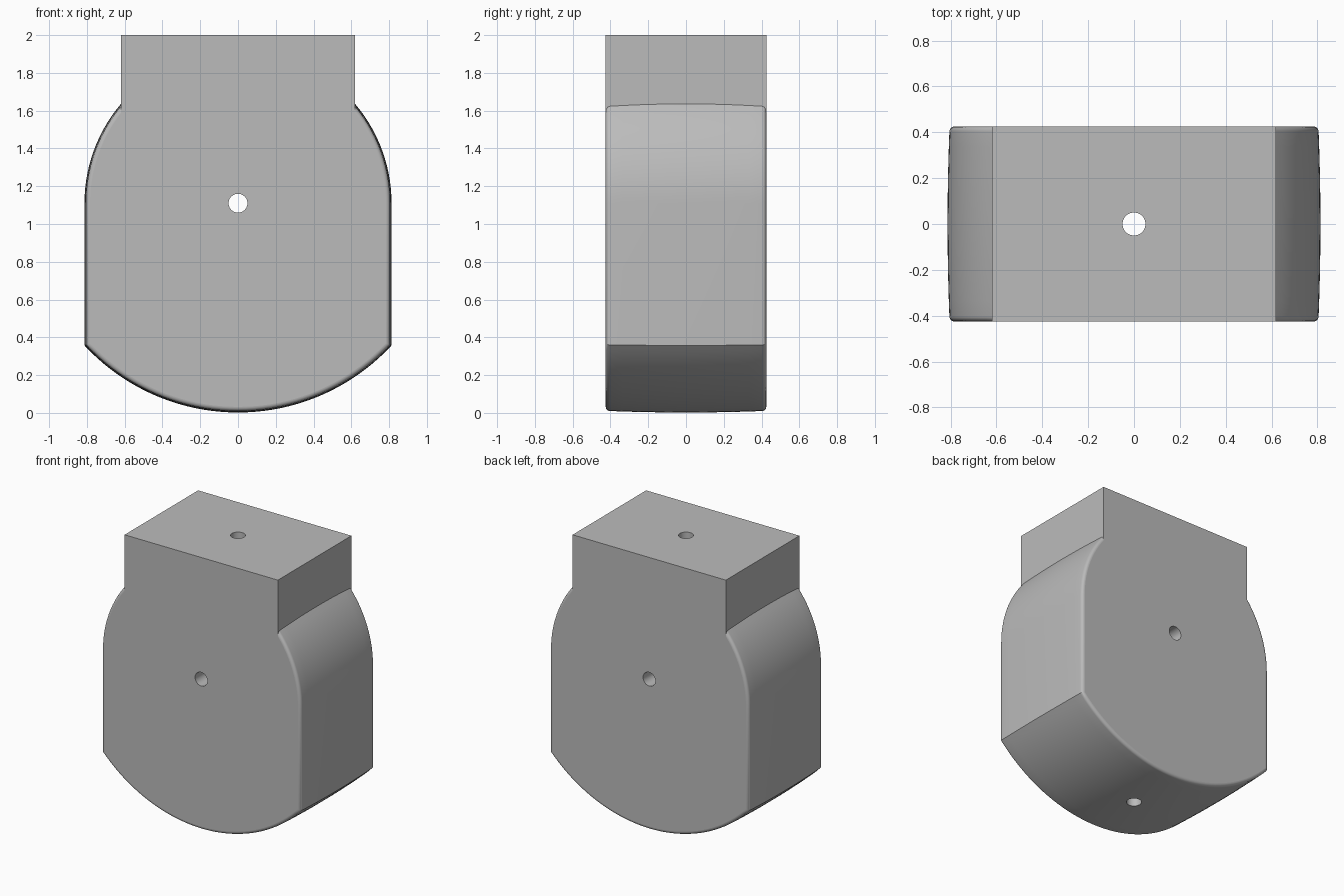
import bpy
import bmesh
from math import sqrt, sin, cos, pi, asin

cube = bpy.data.objects.get("Cube")
if cube:
    bpy.data.objects.remove(cube, do_unlink=True)

HALF_DEPTH, NECK, TOP = 0.425, 0.62, 2.0
CENTRE_Z, SIDE_R, BASE_R = 1.11, 0.813, 1.108
FILLET, CROWN, HOLE_R = 0.022, 0.008, 0.05

grey = bpy.data.materials.new("plain grey")
grey.use_nodes = True
grey.diffuse_color = (0.5, 0.5, 0.5, 1)
grey.node_tree.nodes["Principled BSDF"].inputs["Base Color"].default_value = (0.5, 0.5, 0.5, 1)


def outline(inset):
    """Closed x/z outline: curved base, upright sides, round shoulders, square neck."""
    side, base = SIDE_R - inset, BASE_R - inset
    sweep = asin(side / base)
    half = [(base * sin(sweep * i / 20), CENTRE_Z - base * cos(sweep * i / 20)) for i in range(21)]
    end = asin(sqrt(side ** 2 - NECK ** 2) / side)
    half += [(side * cos(end * i / 14), CENTRE_Z + side * sin(end * i / 14)) for i in range(15)]
    half.append((NECK, TOP))
    return half + [(-x, z) for x, z in reversed(half[1:])]


# Depth stations: gently crowned rim with filleted front and back edges
flat = HALF_DEPTH - FILLET
stations = [(flat * i / 6, CROWN * (i / 6) ** 2) for i in range(7)]
stations += [(flat + FILLET * sin(a), CROWN + FILLET * (1 - cos(a)))
             for a in (pi / 2 * i / 6 for i in range(1, 7))]
stations = [(-y, d) for y, d in reversed(stations[1:])] + stations

# Body and neck lofted as one solid
bm = bmesh.new()
rings = [[bm.verts.new((x, y, z)) for x, z in outline(d)] for y, d in stations]
for a, b in zip(rings, rings[1:]):
    for i in range(len(a)):
        j = (i + 1) % len(a)
        bm.faces.new((a[i], a[j], b[j], b[i]))
bm.faces.new(rings[0])
bm.faces.new(rings[-1])
bmesh.ops.recalc_face_normals(bm, faces=bm.faces)
mesh = bpy.data.meshes.new("block_body")
bm.to_mesh(mesh)
bm.free()
body = bpy.data.objects.new("block_body", mesh)
bpy.context.collection.objects.link(body)
mesh.materials.append(grey)


def drill(name, location, rotation):
    """Cut a round hole right through the body."""
    bpy.ops.mesh.primitive_cylinder_add(vertices=40, radius=HOLE_R, depth=3,
                                        location=location, rotation=rotation)
    cutter = bpy.context.object
    cutter.name = name
    cutter.hide_render = True
    cutter.data.materials.append(grey)
    mod = body.modifiers.new(name, 'BOOLEAN')
    mod.operation, mod.solver, mod.object = 'DIFFERENCE', 'EXACT', cutter
    bpy.ops.object.select_all(action='DESELECT')
    body.select_set(True)
    bpy.context.view_layer.objects.active = body
    bpy.ops.object.modifier_apply(modifier=name)
    bpy.data.objects.remove(cutter, do_unlink=True)


drill("upright_hole", (0, 0, 1), (0, 0, 0))
drill("cross_hole", (0, 0, CENTRE_Z), (pi / 2, 0, 0))

# Smooth rim and bores, flat front, back and top
bpy.ops.object.shade_smooth_by_angle(angle=pi / 6)
for face in body.data.polygons:
    if abs(face.normal.y) > 0.999 or face.normal.z > 0.999:
        face.use_smooth = False
